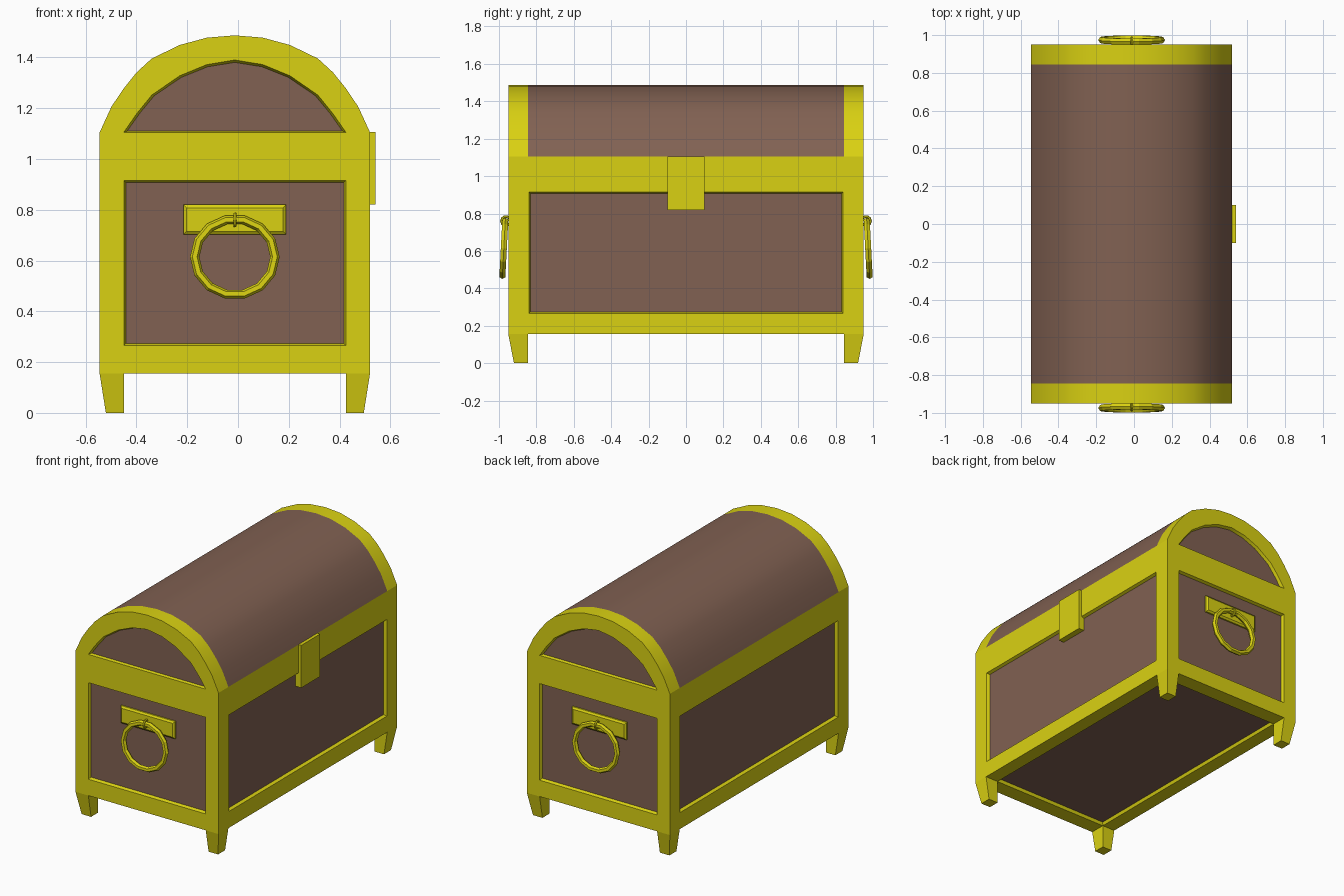
import bpy, bmesh, math
from mathutils import Vector, Matrix

if "Cube" in bpy.data.objects:
    bpy.data.objects.remove(bpy.data.objects["Cube"])

CX = -0.0125            # chest centre in x (the latch sticks out on +x)
HX, HY = 0.5325, 0.95   # half sizes
IX, IY = 0.4375, 0.845  # inner edges of the gold bands
Z0, Z1 = 0.155, 1.105   # body bottom, lid seam
DEPTH, TAPER = 0.02, 0.008


def material(name, rgb):
    m = bpy.data.materials.new(name)
    m.diffuse_color = (*rgb, 1)
    m.use_nodes = True
    m.node_tree.nodes["Principled BSDF"].inputs["Base Color"].default_value = m.diffuse_color
    return m


GOLD = material("gold", (0.70, 0.64, 0.006))
WOOD = material("brown_wood", (0.22, 0.12, 0.085))


def finish(bm, name, mats, smooth=None):
    bmesh.ops.remove_doubles(bm, verts=bm.verts, dist=0.0005)
    bmesh.ops.recalc_face_normals(bm, faces=bm.faces)
    me = bpy.data.meshes.new(name)
    bm.to_mesh(me)
    bm.free()
    for m in mats:
        me.materials.append(m)
    ob = bpy.data.objects.new(name, me)
    ob.location.x = CX
    bpy.context.collection.objects.link(ob)
    if smooth:
        bpy.ops.object.select_all(action='DESELECT')
        ob.select_set(True)
        bpy.context.view_layer.objects.active = ob
        bpy.ops.object.shade_smooth_by_angle(angle=math.radians(smooth))
    return ob


def face(bm, pts, mat=0):
    bm.faces.new([bm.verts.new(p) for p in pts]).material_index = mat


def bridge(bm, a, b, mat=0, closed=True):
    n = len(a)
    for i in range(n if closed else n - 1):
        j = (i + 1) % n
        face(bm, (a[i], a[j], b[j], b[i]), mat)


def rect(u, v0, v1):
    return [(-u, v0), (u, v0), (u, v1), (-u, v1)]


def framed_panel(bm, place, outer, inner):
    """Gold frame around a recessed wooden panel; place(u, v, depth) -> point."""
    u, v0, v1 = inner
    t = TAPER
    a = [place(*p, 0) for p in rect(*outer)]
    b = [place(*p, 0) for p in rect(u, v0, v1)]
    c = [place(*p, DEPTH) for p in rect(u - t, v0 + t, v1 - t)]
    bridge(bm, a, b)
    bridge(bm, b, c)
    face(bm, c, 1)


def frustum(name, base, tip):
    """Solid between two four-point loops."""
    bm = bmesh.new()
    bridge(bm, base, tip)
    face(bm, base)
    face(bm, tip)
    return finish(bm, name, [GOLD])


# Body: framed ends, sides and underside
bm = bmesh.new()
for s in (-1, 1):
    framed_panel(bm, lambda u, v, d: (u, s * (HY - d), v), (HX, Z0, Z1), (IX, 0.265, 0.915))
    framed_panel(bm, lambda u, v, d: (s * (HX - d), u, v), (HY, Z0, Z1), (0.84, 0.265, 0.915))
framed_panel(bm, lambda u, v, d: (u, v, Z0 + d), (HX, -HY, HY), (IX, -IY, IY))
finish(bm, "chest_body", [GOLD, WOOD])

# Lid: barrel arch with gold end bands and recessed end panels
half_outer = [(0.11, 1.478), (0.217, 1.449), (0.327, 1.396), (0.387, 1.341),
              (IX, 1.278), (0.4855, 1.207), (HX, Z1)]
half_inner = [(0.11, 1.372), (0.217, 1.328), (0.327, 1.252), (0.387, 1.178), (IX, Z1)]


def arch(half, top):
    return [(-x, z) for x, z in reversed(half)] + [(0, top)] + half


outer, inner = arch(half_outer, 1.487), arch(half_inner, 1.39)
sunk = [(x * 0.97, 1.2 + (z - 1.2) * 0.95) for x, z in inner]
bm = bmesh.new()
at = lambda pts, y: [(x, y, z) for x, z in pts]
for y0, y1, mat in ((-HY, -IY, 0), (-IY, IY, 1), (IY, HY, 0)):
    bridge(bm, at(outer, y0), at(outer, y1), mat, closed=False)
for s in (-1, 1):
    o, i, k = at(outer, s * HY), at(inner, s * HY), at(sunk, s * (HY - DEPTH))
    bridge(bm, o[2:-2], i, closed=False)
    face(bm, (o[0], o[1], o[2], i[0]))
    face(bm, (o[-1], o[-2], o[-3], i[-1]))
    bridge(bm, i, k)
    face(bm, k, 1)
finish(bm, "barrel_lid", [GOLD, WOOD], smooth=30)

# Legs: outer faces taper inward toward the floor
for sx in (-1, 1):
    for sy in (-1, 1):
        def foot(x, y, z):
            return [(sx * a, sy * b, z) for a, b in ((IX, IY), (x, IY), (x, y), (IX, y))]
        frustum("leg", foot(HX, HY, Z0), foot(0.508, 0.92, 0))

# Latch on the +x side
frustum("latch", *[[(x, u, v) for u, v in rect(0.1, 0.82, 1.106)] for x in (HX - 0.02, HX + 0.021)])


def torus(name, major, minor, n, m, mat):
    bm = bmesh.new()
    loops = []
    for i in range(n):
        a = 2 * math.pi * i / n
        loop = []
        for j in range(m):
            b = 2 * math.pi * j / m
            r = major + minor * math.cos(b)
            loop.append(mat @ Vector((r * math.cos(a), minor * math.sin(b), r * math.sin(a))))
        loops.append(loop)
    for i in range(n):
        bridge(bm, loops[i], loops[(i + 1) % n])
    return finish(bm, name, [GOLD])


# Handles: bevelled plate, hanging ring and staple on both ends
for s in (-1, 1):
    plate = [[(x, s * y, z) for x, z in rect(0.2025 - t, 0.703 + t, 0.82 - t)]
             for y, t in ((0.928, 0), (0.94, 0), (0.949, 0.012))]
    frustum("handle_plate", plate[0], plate[1])
    frustum("handle_plate_bevel", plate[1], plate[2])
    lean = Matrix.Rotation(s * math.radians(3), 4, 'X')
    torus("handle_ring", 0.158, 0.0185, 14, 6,
          Matrix.Translation((0, s * 0.974, 0.614)) @ lean @ Matrix.Diagonal((1, 1, 0.95, 1)))
    torus("handle_staple", 0.024, 0.007, 10, 6,
          Matrix.Translation((0, s * 0.963, 0.76)) @ Matrix.Rotation(math.pi / 2, 4, 'Z'))
